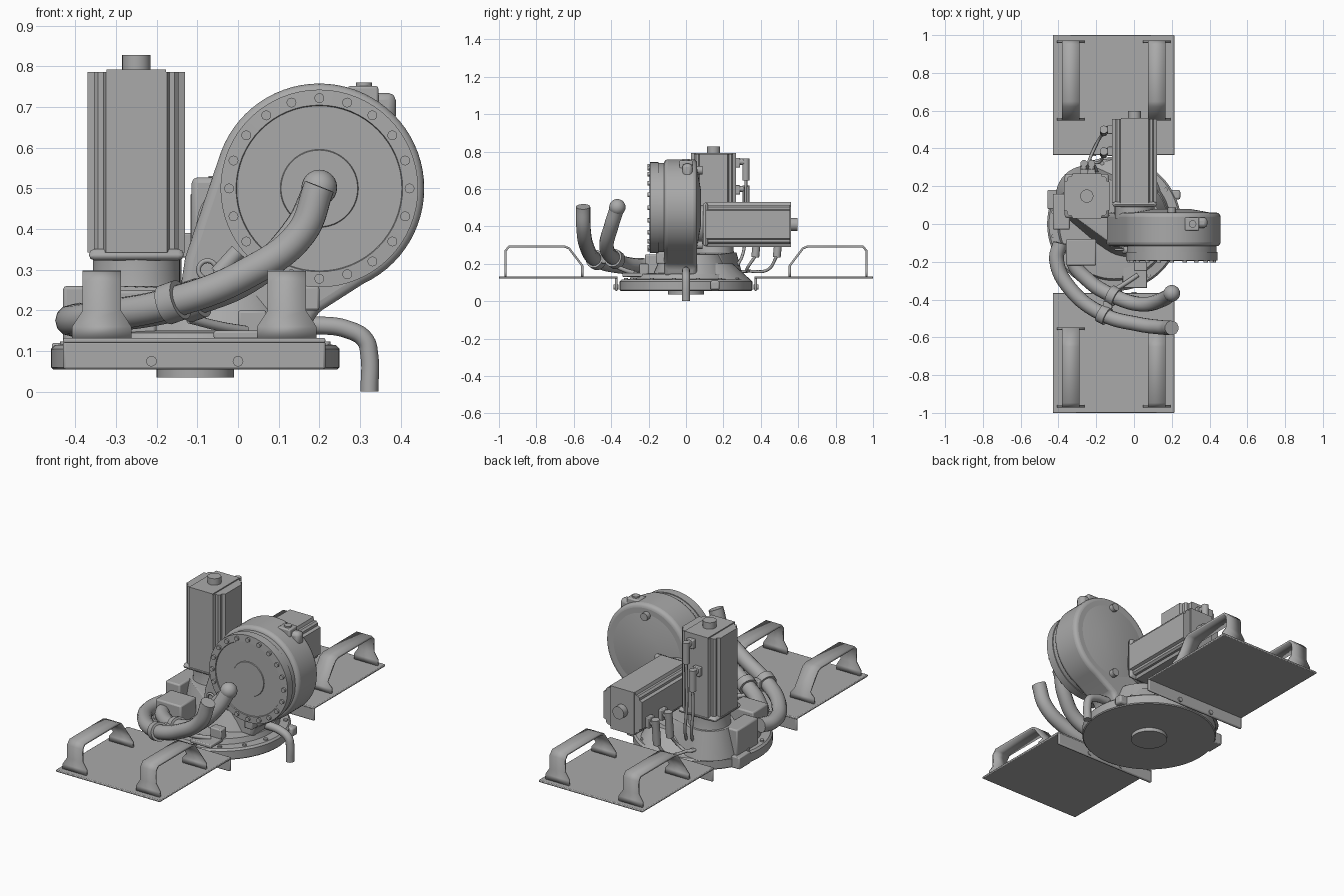
import bpy, bmesh, math
from mathutils import Vector, Matrix

cube = bpy.data.objects.get("Cube")
if cube:
    bpy.data.objects.remove(cube, do_unlink=True)

grey = bpy.data.materials.new("machine grey")
grey.use_nodes = True
colour = (0.4, 0.4, 0.4, 1)
grey.diffuse_color = colour
for node in grey.node_tree.nodes:
    if node.type == 'BSDF_PRINCIPLED':
        node.inputs["Base Color"].default_value = colour


def finish(name, bm, bevel=0.0, segments=2):
    """Turn a bmesh into a shaded object, with optional rounded edges."""
    bmesh.ops.recalc_face_normals(bm, faces=bm.faces)
    me = bpy.data.meshes.new(name)
    bm.to_mesh(me)
    bm.free()
    me.materials.append(grey)
    for p in me.polygons:
        p.use_smooth = True
    me.set_sharp_from_angle(angle=math.radians(32))
    ob = bpy.data.objects.new(name, me)
    bpy.context.collection.objects.link(ob)
    if bevel:
        mod = ob.modifiers.new("rounded edges", 'BEVEL')
        mod.width, mod.segments, mod.limit_method = bevel, segments, 'ANGLE'
        mod.angle_limit = math.radians(32)
    return ob


def box(name, x, y, z, bevel=0.0):
    bm = bmesh.new()
    size = [b - a for a, b in (x, y, z)]
    mid = [(a + b) / 2 for a, b in (x, y, z)]
    bmesh.ops.create_cube(bm, size=1, matrix=Matrix.Translation(mid) @ Matrix.Diagonal((*size, 1)))
    return finish(name, bm, bevel)


def lathe(name, profile, origin, axis=(0, 0, 1), steps=48):
    """Revolve (radius, height) pairs about an axis through the origin point."""
    bm = bmesh.new()
    vs = [bm.verts.new((r, 0, h)) for r, h in profile]
    es = [bm.edges.new(pair) for pair in zip(vs, vs[1:])]
    bmesh.ops.spin(bm, geom=vs + es, axis=(0, 0, 1), cent=(0, 0, 0), angle=2 * math.pi, steps=steps)
    bmesh.ops.remove_doubles(bm, verts=bm.verts, dist=1e-5)
    turn = Vector((0, 0, 1)).rotation_difference(Vector(axis)).to_matrix().to_4x4()
    bm.transform(Matrix.Translation(origin) @ turn)
    return finish(name, bm)


def rod(name, a, b, r, steps=24):
    d = Vector(b) - Vector(a)
    return lathe(name, [(0, 0), (r, 0), (r, d.length), (0, d.length)], a, d, steps)


def prism(name, points, matrix, depth, bevel=0.0, segments=2):
    """Extrude a flat outline along its local z, then place it."""
    bm = bmesh.new()
    face = bm.faces.new([bm.verts.new((u, v, 0)) for u, v in points])
    new = bmesh.ops.extrude_face_region(bm, geom=[face])["geom"]
    bmesh.ops.translate(bm, vec=(0, 0, depth), verts=[g for g in new if isinstance(g, bmesh.types.BMVert)])
    bm.transform(matrix)
    return finish(name, bm, bevel, segments)


def hull(name, discs, bevel=0.0):
    """Wrap a convex skin around horizontal discs (x, y, z, radius)."""
    bm = bmesh.new()
    for x, y, z, r in discs:
        bmesh.ops.create_circle(bm, segments=40, radius=r, matrix=Matrix.Translation((x, y, z)))
    bmesh.ops.convex_hull(bm, input=bm.verts)
    bmesh.ops.dissolve_limit(bm, angle_limit=0.01, verts=bm.verts, edges=bm.edges)
    return finish(name, bm, bevel)


def tube(name, points, r):
    cu = bpy.data.curves.new(name, 'CURVE')
    cu.dimensions, cu.bevel_depth, cu.bevel_resolution = '3D', r, 4
    cu.use_fill_caps, cu.resolution_u = True, 8
    sp = cu.splines.new('BEZIER')
    sp.bezier_points.add(len(points) - 1)
    for bp, p in zip(sp.bezier_points, points):
        bp.co = p
        bp.handle_left_type = bp.handle_right_type = 'AUTO'
    cu.materials.append(grey)
    ob = bpy.data.objects.new(name, cu)
    bpy.context.collection.objects.link(ob)
    return ob


# Fork platforms with front lip, bolts and strap handles, one at each end
STRAP = [(.965, .13, .073), (.965, .16, .073), (.965, .2, .047), (.965, .27, .047),
         (.945, .292, .047), (.65, .292, .047), (.625, .282, .047), (.555, .19, .047),
         (.555, .16, .073), (.555, .13, .073)]
for end, s in (("front", -1), ("back", 1)):
    ys = lambda a, b: sorted((s * a, s * b))
    plate = box(end + "_platform", (-.43, .215), ys(.365, 1), (.12, .132), .004)
    box(end + "_platform_lip", (-.43, .215), ys(.365, .38), (.055, .125), .006)
    for x in (-.213, 0):
        rod(end + "_lip_bolt", (x, s * .36, .075), (x, s * .387, .075), .013, 16)
    for x in (-.335, .12):
        bm = bmesh.new()
        rows = [[bm.verts.new((x + k * w, s * y, z)) for k in (-1, 1)] for y, z, w in STRAP]
        for (a, b), (c, d) in zip(rows, rows[1:]):
            bm.faces.new((a, b, d, c))
        strap = finish(end + "_handle", bm)
        mod = strap.modifiers.new("thickness", 'SOLIDIFY')
        mod.thickness, mod.offset = .012, 0

# Turntable base: flange, stepped cone and lower hub
BX = -.105
lathe("base_flange", [(0, .055), (.35, .055), (.355, .06), (.355, .105), (.345, .115), (.3, .118),
                      (.29, .145), (.24, .15), (0, .15)], (BX, 0, 0), steps=64)
lathe("base_hub", [(0, .035), (.095, .035), (.095, .06), (0, .06)], (BX, 0, 0))
for i in range(16):
    a = math.tau * (i + .5) / 16
    x, y = BX + .328 * math.cos(a), .328 * math.sin(a)
    rod("flange_bolt", (x, y, .11), (x, y, .124), .011, 12)
box("flange_ear", (-.458, -.4), (.08, .18), (.055, .12), .005)
box("flange_tab", (.16, .245), (.13, .18), (.06, .11), .01)

# Gear housing under the upright motor and the arm
hull("gear_housing", [(-.25, .145, .11, .165), (-.25, .145, .26, .125), (-.03, .03, .11, .22),
                      (-.03, .03, .25, .16)], .01)
hull("rear_foot", [(-.08, .12, .11, .23), (-.04, .1, .2, .15)])
box("side_box", (-.43, -.34), (-.03, .16), (.11, .26), .008)
box("front_box", (-.36, -.2), (-.22, -.08), (.13, .25), .008)

# Swinging arm: a drum blended into a tapered foot
CX, CZ, R = .2, .5, .258
outline = [(CX + R * math.cos(math.radians(a)), CZ + R * math.sin(math.radians(a)))
           for a in range(-65, 161, 5)]
outline += [(-.13, .33), (-.16, .13), (.17, .13), (.19, .19)]
upright = Matrix.Rotation(math.pi / 2, 4, 'X')
prism("arm_body", outline, Matrix.Translation((0, .06, 0)) @ upright, .178, .022, 4)
FRONT = (0, -1, 0)
lathe("drum_ring", [(0, 0), (.238, 0), (.238, .038), (.232, .042), (0, .042)], (CX, -.11, CZ), FRONT, 64)
lathe("drum_cover", [(0, 0), (.243, 0), (.243, .046), (.205, .048), (.203, .043), (.096, .043),
                     (.094, .047), (0, .047)], (CX, -.147, CZ), FRONT, 64)
lathe("drum_back", [(0, .025), (.1, .024), (.235, 0), (0, 0)], (CX, .055, CZ), (0, 1, 0), 64)
for i in range(20):
    a = math.tau * i / 20
    x, z = CX + .222 * math.cos(a), CZ + .222 * math.sin(a)
    rod("cover_bolt", (x, -.18, z), (x, -.205, z), .012, 16)
for z in (.3, .7):
    rod("drain_plug", (CX, .05, z), (CX, .088, z), .022, 12)
box("lifting_lug", (.27, .345), (-.035, .035), (.66, .752), .006)
box("lug_side", (.31, .388), (-.02, .035), (.66, .735), .018)
rod("lug_pin", (.31, 0, .74), (.31, 0, .76), .02, 16)


# Servo motors: square body with recessed corners, end plate and cap
def motor(name, origin, axis, length):
    h, n, c = .12, .075, .1
    quarter = [(h, -n), (h, n), (c + .004, n + .006), (c + .004, c - .006), (c - .006, c + .004),
               (n + .006, c + .004)]
    pts = []
    for k in range(4):
        rot = Matrix.Rotation(k * math.pi / 2, 2)
        pts += [rot @ Vector(p) for p in quarter]
    turn = Matrix.Translation(origin) @ Vector((0, 0, 1)).rotation_difference(Vector(axis)).to_matrix().to_4x4()
    prism(name + "_body", pts, turn, length)
    n -= .002
    prism(name + "_end_plate", [(-n, -h), (n, -h), (n, h), (-n, h)],
          turn @ Matrix.Translation((0, 0, length)), .006)
    f = .117
    prism(name + "_flange", [(-f, -f), (f, -f), (f, f), (-f, f)],
          turn @ Matrix.Translation((0, 0, -.02)), .028, .02)
    rod(name + "_cap", origin, Vector(origin) + Vector(axis) * (length + .042), .035)


motor("upright_motor", (-.25, .148, .343), (0, 0, 1), .443)
lathe("upright_motor_collar", [(.115, .24), (.107, .27), (.107, .33), (0, .33)], (-.25, .148, 0))
motor("arm_motor", (.003, .11, .41), (0, 1, 0), .445)
rod("arm_motor_collar", (.003, .03, .41), (.003, .1, .41), .105, 40)

# Plug connectors and their cables
for z, x in ((.745, -.225), (.6, -.265)):
    box("upright_motor_socket", (x - .022, x + .022), (.25, .29), (z - .03, z + .02), .004)
    rod("upright_motor_plug", (x, .27, z), (x, .325, z), .017, 16)
    rod("upright_motor_connector", (x, .32, z + .018), (x, .32, z - .1), .019, 16)
    tube("upright_motor_cable", [(x, .32, z - .1), (x, .315, .4), (x + .02, .3, .24), (x + .04, .24, .15)], .008)
for y in (.385, .5):
    box("arm_motor_socket", (-.14, -.105), (y - .024, y + .024), (.33, .39), .004)
    rod("arm_motor_plug", (-.12, y, .36), (-.16, y, .36), .018, 16)
    rod("arm_motor_connector", (-.16, y, .38), (-.16, y - .015, .235), .021, 16)
    tube("arm_motor_cable", [(-.16, y - .015, .24), (-.19, y - .06, .17), (-.24, .33, .16), (-.27, .24, .16)], .008)

# Two thick hoses sweeping round the front, with clamps and a bracket
outer = [(-.39, -.1, .18), (-.41, -.19, .175), (-.34, -.34, .185), (-.16, -.48, .22), (.02, -.53, .29),
         (.155, -.548, .39), (.2, -.55, .505)]
inner = [(-.29, -.12, .19), (-.32, -.19, .19), (-.24, -.3, .195), (-.11, -.38, .225), (.04, -.425, .29),
         (.15, -.4, .4), (.2, -.368, .5)]
tube("outer_hose", outer, .039)
tube("inner_hose", inner, .039)
lathe("inner_hose_ball", [(.044 * math.sin(t * math.pi / 12), -.044 * math.cos(t * math.pi / 12))
                          for t in range(13)], (.2, -.367, .502), steps=24)
along = Vector((.8, -.42, .28)).normalized()
for p in (outer[3], inner[3]):
    lathe("hose_clamp", [(.037, -.022), (.05, -.022), (.05, .022), (.037, .022), (.037, -.022)], p, along, 32)
box("clamp_link", (-.165, -.115), (-.45, -.41), (.2, .245), .005)
tube("clamp_stay", [(-.12, -.36, .18), (-.04, -.31, .16), (.02, -.27, .15)], .012)
box("hose_bracket", (-.06, .07), (-.34, -.2), (.13, .15), .005)
box("bracket_post", (.0, .07), (-.25, -.2), (.14, .2), .006)
rod("foot_stop", (.175, -.15, .23), (.175, -.1, .23), .025, 16)
box("arm_stop", (.15, .2), (-.16, -.08), (.2, .26), .006)
tube("eye_loop", [(-.075 + .022 * math.cos(t), -.135, .3 + .022 * math.sin(t))
                  for t in [i * math.tau / 8 for i in range(9)]], .006)
rod("arm_nozzle", (-.05, -.14, .29), (.0, -.14, .345), .02, 16)

# Bent drain pipe at the side
tube("drain_pipe", [(.14, 0, .16), (.2, 0, .163), (.27, 0, .153), (.312, 0, .128), (.323, 0, .09), (.323, 0, .0)], .022)
